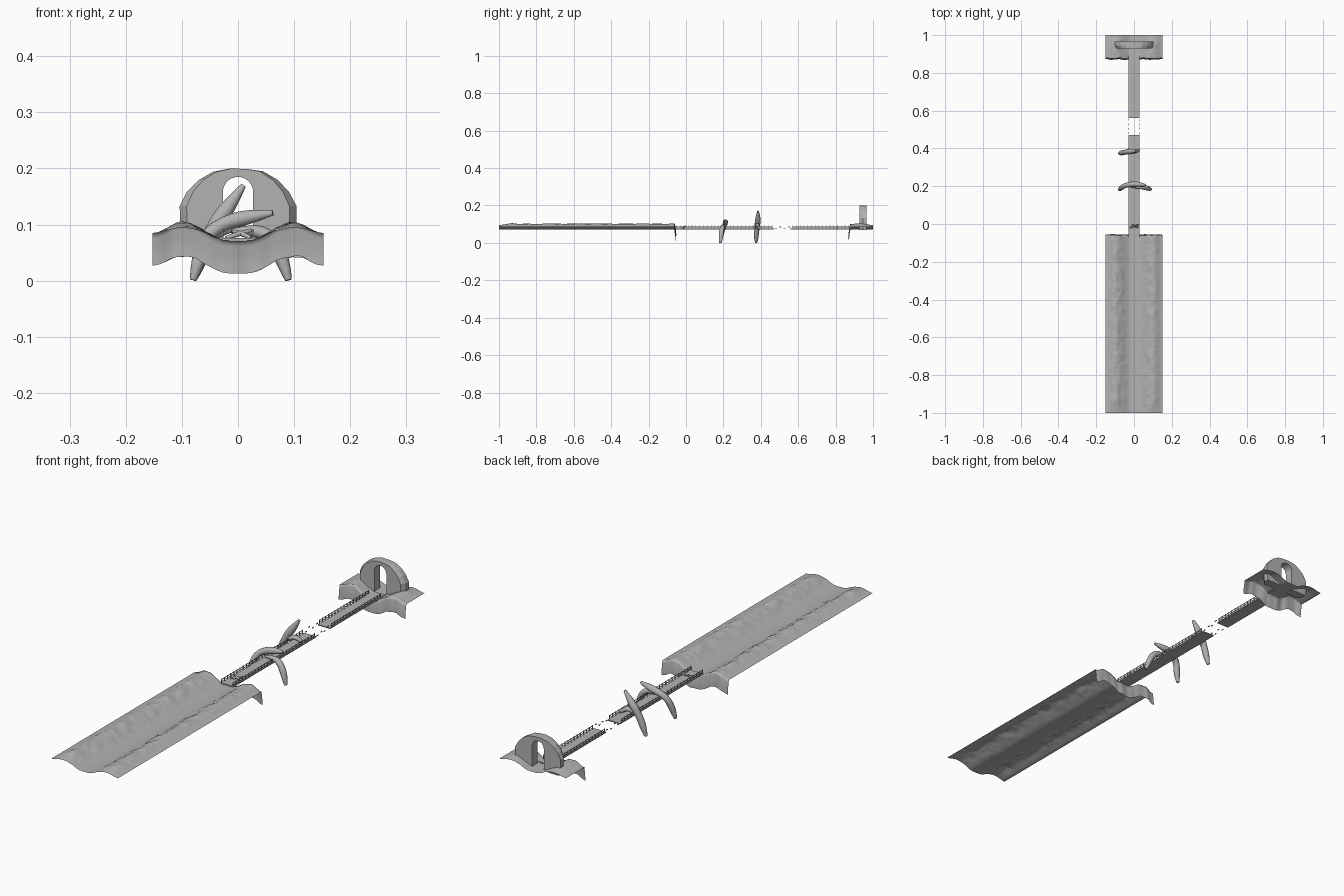
import bpy, bmesh, math, random
from mathutils import Vector, noise

random.seed(4)
if "Cube" in bpy.data.objects:
    bpy.data.objects.remove(bpy.data.objects["Cube"], do_unlink=True)

STONE = (0.45, 0.45, 0.45, 1)
stone = bpy.data.materials.new("grey stone")
stone.use_nodes = True
stone.diffuse_color = STONE
stone.node_tree.nodes["Principled BSDF"].inputs["Base Color"].default_value = STONE


def finish(bm, name, smooth=False):
    bmesh.ops.recalc_face_normals(bm, faces=bm.faces)
    mesh = bpy.data.meshes.new(name)
    bm.to_mesh(mesh)
    bm.free()
    mesh.materials.append(stone)
    obj = bpy.data.objects.new(name, mesh)
    bpy.context.collection.objects.link(obj)
    for p in mesh.polygons:
        p.use_smooth = smooth
    return obj


def box(bm, lo, hi):
    made = bmesh.ops.create_cube(bm, size=1)["verts"]
    for v in made:
        v.co = Vector([a + (b - a) * (c + 0.5) for a, b, c in zip(lo, hi, v.co)])


def section(x):
    """Valley floor, raised banks and lower outer edges."""
    a = abs(x)
    if a < 0.1:
        t = max(0, a - 0.015) / 0.085
        return 0.071 + 0.031 * t * t * (3 - 2 * t)
    t = (a - 0.1) / 0.052
    return 0.102 - 0.017 * t * t * (3 - 2 * t)


# Rocky ground sheets, each ending in a thin cliff
def ground(name, y_end, y_cliff, rows):
    bm = bmesh.new()
    cols, drop_rows = 44, 6
    out = 1 if y_cliff > y_end else -1
    grid = []
    for r in range(rows + drop_rows + 1):
        line = []
        f = min(1, r / rows)
        drop = max(0, r - rows) / drop_rows
        for c in range(cols + 1):
            x = -0.152 + 0.304 * c / cols
            y = y_end + (y_cliff - y_end) * f
            z = section(x)
            # front lip lies flatter than the banks behind it
            lip = min(1, abs(y - y_end) / 0.05)
            if z > 0.085:
                z = 0.085 + (z - 0.085) * (0.55 + 0.45 * lip)
            bank = max(0, 1 - abs(abs(x) - 0.085) / 0.06) * lip
            rough = noise.noise(Vector((x * 38, y * 22, 1)))
            rough += 0.5 * noise.noise(Vector((x * 80, y * 60, 5)))
            z += 0.005 * rough * bank
            y += out * f ** 8 * 0.006 * noise.noise(Vector((x * 30, 3, y_end)))
            z -= 0.058 * drop
            y += out * 0.007 * math.sin(drop * math.pi / 2)
            line.append(bm.verts.new((x, y, z)))
        grid.append(line)
    for a, b in zip(grid, grid[1:]):
        for c in range(cols):
            bm.faces.new((a[c], a[c + 1], b[c + 1], b[c]))
    return finish(bm, name, True)


ground("long_ground", -1, -0.062, 150)
ground("gate_ground", 1, 0.878, 26)

# Bridge deck in two lengths with a broken gap
bm = bmesh.new()
for y0, y1 in ((-0.07, 0.47), (0.56, 0.92)):
    box(bm, (-0.028, y0, 0.072), (0.028, y1, 0.076))
finish(bm, "bridge_deck")

# Railings: two bars and posts per side, with stubs across the gap
for side, name in ((1, "left_railing"), (-1, "right_railing")):
    bm = bmesh.new()
    x = side * 0.027
    for y0, y1 in ((-0.07, 0.46), (0.57, 0.89)):
        for z in (0.0815, 0.0895):
            box(bm, (x - 0.001, y0, z - 0.001), (x + 0.001, y1, z + 0.001))
        n = round((y1 - y0) / 0.02)
        for i in range(n + 1):
            y = y0 + (y1 - y0) * i / n
            box(bm, (x - 0.0015, y - 0.0015, 0.072), (x + 0.0015, y + 0.0015, 0.092))
    for i in range(4):
        y = 0.475 + 0.024 * i + random.uniform(-0.003, 0.003)
        z = random.choice((0.076, 0.082, 0.088))
        box(bm, (x - 0.0015, y, z - 0.0015), (x + 0.0015, y + 0.01, z + 0.0015))
    finish(bm, name)


# Limbs gripping the bridge
def limb(name, points, radii):
    curve = bpy.data.curves.new(name, "CURVE")
    curve.dimensions = "3D"
    curve.bevel_depth = 1
    curve.bevel_resolution = 3
    curve.use_fill_caps = True
    spline = curve.splines.new("NURBS")
    spline.points.add(len(points) - 1)
    for p, co, r in zip(spline.points, points, radii):
        p.co = (*co, 1)
        p.radius = r
    spline.use_endpoint_u = True
    spline.order_u = 3
    spline.resolution_u = 6
    obj = bpy.data.objects.new(name, curve)
    bpy.context.collection.objects.link(obj)
    curve.materials.append(stone)
    bpy.ops.object.select_all(action="DESELECT")
    obj.select_set(True)
    bpy.context.view_layer.objects.active = obj
    bpy.ops.object.convert(target="MESH")
    bpy.ops.object.shade_smooth_by_angle(angle=math.radians(50))


limb("near_limb_right",
     [(-0.08, 0.183, 0.001), (-0.072, 0.185, 0.03), (-0.058, 0.2, 0.08),
      (-0.025, 0.21, 0.103), (0.02, 0.212, 0.114), (0.062, 0.205, 0.121)],
     [0.006, 0.013, 0.013, 0.013, 0.015, 0.005])
limb("near_limb_left",
     [(0.09, 0.183, 0.001), (0.082, 0.187, 0.03), (0.062, 0.192, 0.075),
      (0.03, 0.197, 0.092), (-0.012, 0.195, 0.088)],
     [0.006, 0.013, 0.013, 0.011, 0.004])
limb("far_limb",
     [(-0.08, 0.375, 0.001), (-0.07, 0.375, 0.03), (-0.05, 0.38, 0.085),
      (-0.022, 0.385, 0.125), (0.01, 0.385, 0.17)],
     [0.006, 0.014, 0.013, 0.017, 0.005])
limb("far_limb_tip",
     [(-0.045, 0.38, 0.08), (-0.015, 0.38, 0.098), (0.012, 0.385, 0.092), (0.03, 0.39, 0.074)],
     [0.01, 0.01, 0.009, 0.004])
limb("small_debris_a", [(-0.022, -0.02, 0.076), (0, -0.012, 0.083), (0.024, -0.003, 0.09)],
     [0.003, 0.006, 0.003])
limb("small_debris_b", [(0.022, -0.02, 0.076), (0.012, -0.012, 0.083), (-0.01, -0.005, 0.088)],
     [0.003, 0.006, 0.003])

# Faceted stone gate with an arched doorway
bm = bmesh.new()
outer, inner = [(0.1, 0.07)], [(0.027, 0.07)]
for i in range(12):
    a = math.pi * i / 11
    r = 0.107 + random.uniform(-0.004, 0.002)
    outer.append((r * math.cos(a), 0.105 + (r - 0.009) * math.sin(a)))
    inner.append((0.027 * math.cos(a), 0.158 + 0.027 * math.sin(a)))
outer.append((-0.1, 0.07))
inner.append((-0.027, 0.07))


def loop(points, y, chamfer=1.0):
    return [bm.verts.new((x * chamfer, y, z)) for x, z in points]


rings = [loop(inner, 0.928), loop(outer, 0.928, 0.88), loop(outer, 0.945),
         loop(outer, 0.965), loop(inner, 0.965)]
for a, b in zip(rings, rings[1:] + rings[:1]):
    for i in range(len(a) - 1):
        bm.faces.new((a[i], a[i + 1], b[i + 1], b[i]))
for end in (0, -1):
    bm.faces.new([ring[end] for ring in rings])
finish(bm, "stone_gate")
